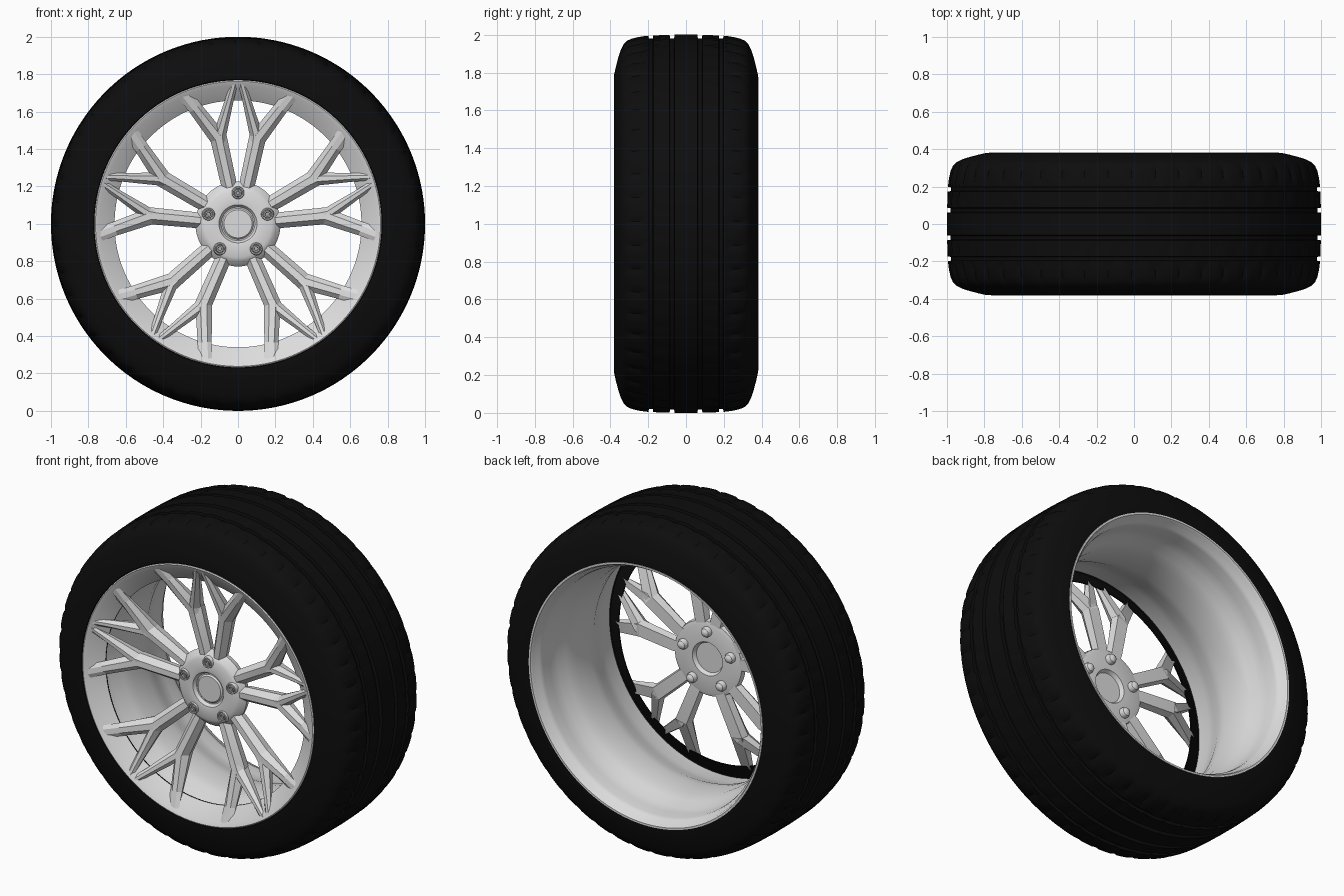
import bpy, bmesh, math
from mathutils import Matrix, Vector

if "Cube" in bpy.data.objects:
    bpy.data.objects.remove(bpy.data.objects["Cube"])

CZ = 1.0  # axle height


def material(name, c):
    m = bpy.data.materials.new(name)
    m.diffuse_color = (c, c, c, 1)
    m.use_nodes = True
    m.node_tree.nodes["Principled BSDF"].inputs["Base Color"].default_value = m.diffuse_color
    return m


RUBBER = material("black_rubber", 0.004)
ALLOY = material("light_alloy", 0.72)
STEEL = material("bolt_grey", 0.42)


def finish(name, bm, mat, angle=30):
    bmesh.ops.recalc_face_normals(bm, faces=bm.faces)
    me = bpy.data.meshes.new(name)
    bm.to_mesh(me)
    bm.free()
    me.materials.append(mat)
    ob = bpy.data.objects.new(name, me)
    ob.location.z = CZ
    bpy.context.collection.objects.link(ob)
    bpy.ops.object.select_all(action='DESELECT')
    ob.select_set(True)
    bpy.context.view_layer.objects.active = ob
    bpy.ops.object.shade_smooth_by_angle(angle=math.radians(angle))
    return ob


def lathe(bm, profile, seg, cx=0, cz=0, closed=False, dip=None):
    """Revolve (radius, y) points about the y axis through (cx, cz)."""
    rings = []
    for j, (r, y) in enumerate(profile):
        if r < 1e-6:
            rings.append([bm.verts.new((cx, y, cz))] * seg)
            continue
        ring = []
        for i in range(seg):
            a = 2 * math.pi * (i + 0.5) / seg
            rr = r - (dip(i, y, r) if dip else 0)
            ring.append(bm.verts.new((cx + rr * math.cos(a), y, cz + rr * math.sin(a))))
        rings.append(ring)
    n = len(rings)
    for j in range(n if closed else n - 1):
        p, q = rings[j], rings[(j + 1) % n]
        for i in range(seg):
            k = (i + 1) % seg
            vs = list(dict.fromkeys((p[i], p[k], q[k], q[i])))
            if len(vs) > 2:
                bm.faces.new(vs)


# Tyre: sidewalls, rounded shoulders, four grooves and slanted tread cuts
half = [(0.766, 0.372), (0.772, 0.38), (0.79, 0.38), (0.83, 0.371), (0.88, 0.358),
        (0.92, 0.345), (0.95, 0.33), (0.968, 0.312), (0.98, 0.285), (0.988, 0.25),
        (0.992, 0.225), (0.995, 0.199), (0.979, 0.196), (0.979, 0.176), (0.996, 0.173),
        (0.998, 0.13), (0.999, 0.087), (0.981, 0.084), (0.981, 0.063), (1.0, 0.06),
        (1.0, 0.02)]
tyre_profile = [(r, -y) for r, y in half] + half[::-1]


def tread_cut(i, y, r):
    ay = abs(y)
    if r < 0.955 or r < 0.982 and ay < 0.2:
        return 0
    if ay > 0.2:
        return 0.010 if i % 5 == 0 else 0
    if ay > 0.1:
        return 0.007 if (i + int(y * 20)) % 5 == 0 else 0
    return 0


bm = bmesh.new()
lathe(bm, tyre_profile, 240, dip=tread_cut)
finish("tyre", bm, RUBBER, 35)

# Front rim ring with its inward cone
bm = bmesh.new()
lathe(bm, [(0.768, -0.35), (0.768, -0.378), (0.762, -0.382), (0.74, -0.372),
           (0.66, -0.312)], 120)
finish("front_rim_ring", bm, ALLOY)

# Black backing behind the cone
bm = bmesh.new()
lathe(bm, [(0.76, -0.335), (0.742, -0.345), (0.66, -0.305), (0.66, -0.312)], 120)
finish("rim_backing", bm, RUBBER)

# Barrel with drop centre and rear lip
bm = bmesh.new()
lathe(bm, [(0.745, -0.338), (0.738, -0.25), (0.725, -0.19), (0.695, -0.12),
           (0.685, -0.06), (0.685, 0.07), (0.7, 0.14), (0.722, 0.19), (0.73, 0.25),
           (0.732, 0.31), (0.738, 0.335), (0.752, 0.35), (0.757, 0.372),
           (0.765, 0.383), (0.776, 0.383), (0.778, 0.365)], 120)
finish("barrel", bm, ALLOY, 40)


# Spokes: points are (x, z, front y, back y, width) for the pair at the top
def sweep(bm, pts, mtx):
    rings = []
    for i, (x, z, yf, yb, w) in enumerate(pts):
        a, b = pts[max(i - 1, 0)], pts[min(i + 1, len(pts) - 1)]
        t = Vector((b[0] - a[0], b[1] - a[1])).normalized()
        side = Vector((t.y, 0, -t.x))
        ym = yf + 0.45 * (yb - yf)
        sec = [(-0.4, yb), (-0.5, ym), (-0.2, yf), (0.2, yf), (0.5, ym), (0.4, yb)]
        rings.append([bm.verts.new(mtx @ (Vector((x, y, z)) + side * (s * w)))
                      for s, y in sec])
    for p, q in zip(rings, rings[1:]):
        for k in range(6):
            m = (k + 1) % 6
            bm.faces.new((p[k], p[m], q[m], q[k]))
    bm.faces.new(rings[0])
    bm.faces.new(rings[-1])


outer_arm = [(0.036, 0.15, -0.268, -0.21, 0.07), (0.053, 0.23, -0.275, -0.205, 0.085),
             (0.103, 0.455, -0.30, -0.215, 0.092), (0.228, 0.617, -0.348, -0.306, 0.075),
             (0.288, 0.694, -0.374, -0.36, 0.075)]
inner_arm = [(0.093, 0.42, -0.295, -0.215, 0.075), (0.098, 0.475, -0.303, -0.22, 0.07),
             (0.046, 0.662, -0.35, -0.307, 0.046), (0.019, 0.757, -0.378, -0.363, 0.038)]
bm = bmesh.new()
for k in range(5):
    rot = Matrix.Rotation(math.radians(72 * k), 4, 'Y')
    for sx in (1, -1):
        m = rot @ Matrix.Diagonal((sx, 1, 1, 1))
        sweep(bm, outer_arm, m)
        sweep(bm, inner_arm, m)
finish("spokes", bm, ALLOY, 15)

# Hub with centre recess front and back
bm = bmesh.new()
lathe(bm, [(0, -0.272), (0.075, -0.272), (0.083, -0.264), (0.09, -0.264), (0.102, -0.282),
           (0.12, -0.285), (0.18, -0.28), (0.2, -0.272), (0.228, -0.24), (0.222, -0.21),
           (0.2, -0.203), (0.1, -0.203), (0.088, -0.225), (0, -0.225)], 40)
finish("hub", bm, ALLOY)

# Five wheel bolts with socket heads and rounded rear ends
seats, bolts = bmesh.new(), bmesh.new()
for k in range(5):
    a = math.radians(90 + 72 * k)
    x, z = 0.165 * math.cos(a), 0.165 * math.sin(a)
    lathe(seats, [(0.022, -0.27), (0.025, -0.294), (0.031, -0.294), (0.036, -0.27)],
          20, x, z, closed=True)
    lathe(bolts, [(0, -0.284), (0.01, -0.284), (0.011, -0.296), (0.019, -0.296),
                  (0.021, -0.285), (0.021, -0.24)], 16, x, z)
    lathe(seats, [(0.03, -0.22), (0.03, -0.19), (0.024, -0.176), (0.012, -0.168),
                  (0, -0.166)], 20, x, z)
finish("bolt_seats", seats, ALLOY)
finish("wheel_bolts", bolts, STEEL)
